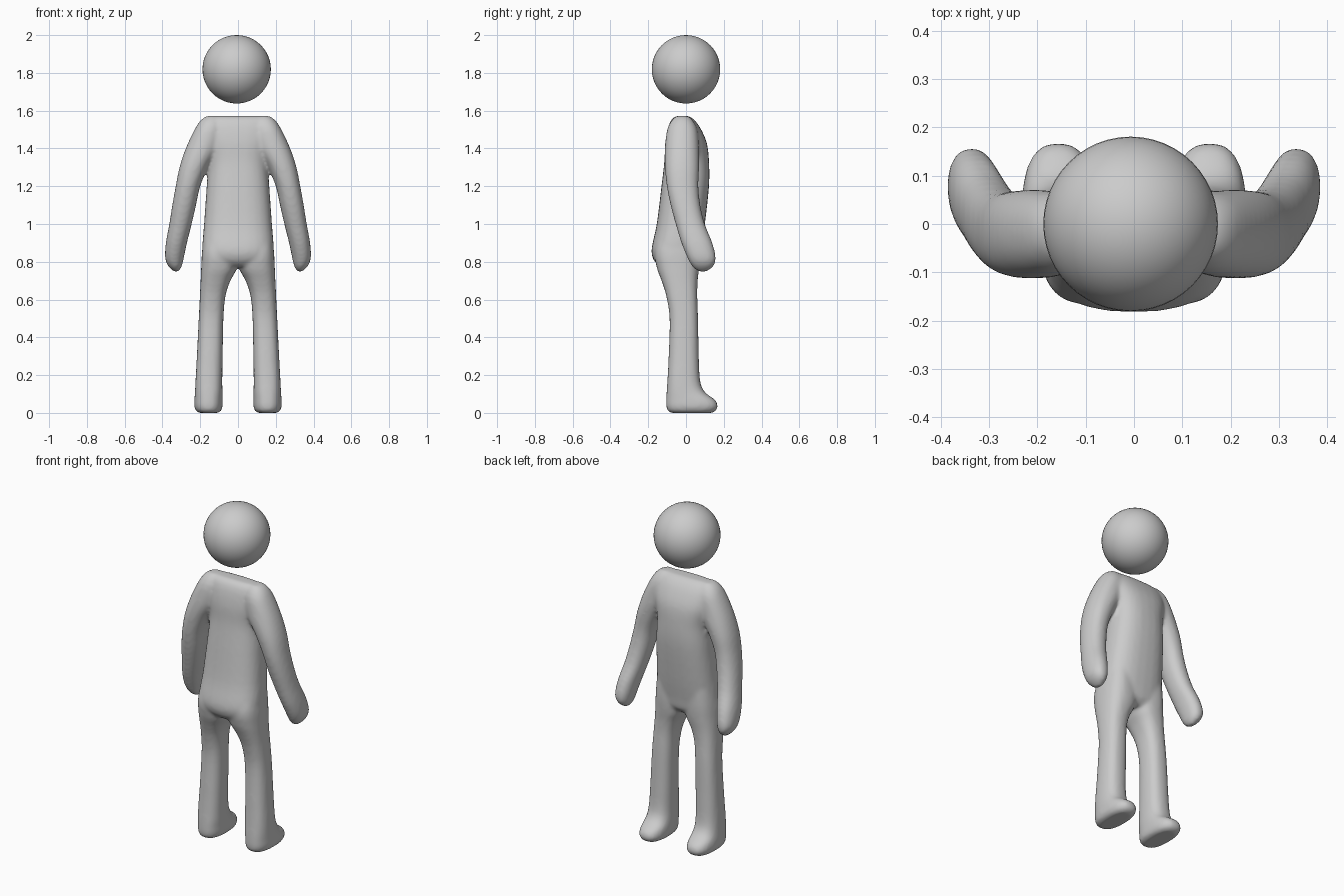
import bpy, bmesh, math
from mathutils import Vector

cube = bpy.data.objects.get("Cube")
if cube:
    bpy.data.objects.remove(cube, do_unlink=True)

grey = bpy.data.materials.new("plain grey")
grey.use_nodes = True
colour = (0.6, 0.6, 0.6, 1)
grey.diffuse_color = colour
grey.node_tree.nodes["Principled BSDF"].inputs["Base Color"].default_value = colour

SIDES, STEPS = 28, 4


def refine(rows):
    """Smooth curve through the sections."""
    pts = [Vector(r) for r in rows]
    out = []
    for i in range(len(pts) - 1):
        a, b, c, d = pts[max(i - 1, 0)], pts[i], pts[i + 1], pts[min(i + 2, len(pts) - 1)]
        for k in range(STEPS):
            t = k / STEPS
            out.append(b + (c - a) * (t / 2) + (a * 2 - b * 5 + c * 4 - d) * (t * t / 2)
                       + (b * 3 - a - c * 3 + d) * (t ** 3 / 2))
    return out + [pts[-1]]


def loft(bm, rows, power, side=1):
    """Closed tube; each section is (z, x min, x max, y min, y max)."""
    rings = []
    for z, x0, x1, y0, y1 in refine(rows):
        ring = []
        for i in range(SIDES):
            a = math.tau * i / SIDES
            u, v = [math.copysign(abs(w) ** (2 / power), w) for w in (math.cos(a), math.sin(a))]
            x, y = (x0 + x1 + u * (x1 - x0)) / 2, (y0 + y1 + v * (y1 - y0)) / 2
            ring.append(bm.verts.new((side * x, y, z)))
        rings.append(ring)
    for low, high in zip(rings, rings[1:]):
        for i in range(SIDES):
            j = (i + 1) % SIDES
            bm.faces.new((low[i], low[j], high[j], high[i]))
    bm.faces.new(rings[0])
    bm.faces.new(rings[-1])


torso = [
    (1.572, -.16, .16, -.05, .01), (1.555, -.18, .18, -.075, .04),
    (1.51, -.19, .19, -.095, .075), (1.43, -.18, .18, -.11, .11),
    (1.33, -.158, .158, -.115, .122), (1.2, -.166, .166, -.13, .122),
    (1.0, -.18, .18, -.155, .1), (.87, -.188, .188, -.182, .08),
    (.81, -.16, .16, -.172, .07), (.775, -.08, .08, -.14, .04)]
arm = [
    (1.572, .11, .165, -.05, .01), (1.55, .09, .197, -.075, .035),
    (1.5, .08, .23, -.1, .06), (1.4, .1, .277, -.112, .07),
    (1.3, .158, .31, -.112, .07), (1.2, .2, .33, -.102, .066),
    (1.1, .222, .348, -.082, .076), (1.0, .245, .364, -.055, .1),
    (.9, .27, .382, -.025, .14), (.82, .287, .386, .008, .158),
    (.775, .298, .368, .033, .145), (.748, .314, .338, .065, .11)]
leg = [
    (1.0, .03, .17, -.12, .07), (.86, .0, .19, -.165, .075),
    (.77, .004, .195, -.155, .07), (.7, .04, .198, -.13, .062),
    (.62, .066, .202, -.105, .06), (.5, .077, .208, -.087, .064),
    (.3, .081, .218, -.092, .068), (.17, .083, .225, -.099, .075),
    (.11, .082, .228, -.103, .1), (.07, .081, .231, -.105, .153),
    (.035, .081, .232, -.105, .17), (.01, .09, .222, -.097, .157),
    (0, .105, .207, -.08, .14)]

# Body: overlapping limbs fused into one soft skin
bm = bmesh.new()
loft(bm, torso, 2.5)
for side in (1, -1):
    loft(bm, arm, 2.2, side)
    loft(bm, leg, 2.5, side)
bmesh.ops.recalc_face_normals(bm, faces=bm.faces)
mesh = bpy.data.meshes.new("body")
bm.to_mesh(mesh)
bm.free()
mesh.materials.append(grey)
body = bpy.data.objects.new("body", mesh)
bpy.context.collection.objects.link(body)
skin = body.modifiers.new("fuse", 'REMESH')
skin.mode = 'VOXEL'
skin.voxel_size = 0.01
skin.use_smooth_shade = True
soften = body.modifiers.new("soften", 'SMOOTH')
soften.factor = 0.5
soften.iterations = 10

# Head: a ball floating above the shoulders
bpy.ops.mesh.primitive_uv_sphere_add(segments=48, ring_count=24, radius=0.181, location=(-0.007, 0, 1.819))
head = bpy.context.object
head.name = "head"
head.data.materials.append(grey)
bpy.ops.object.shade_smooth()
